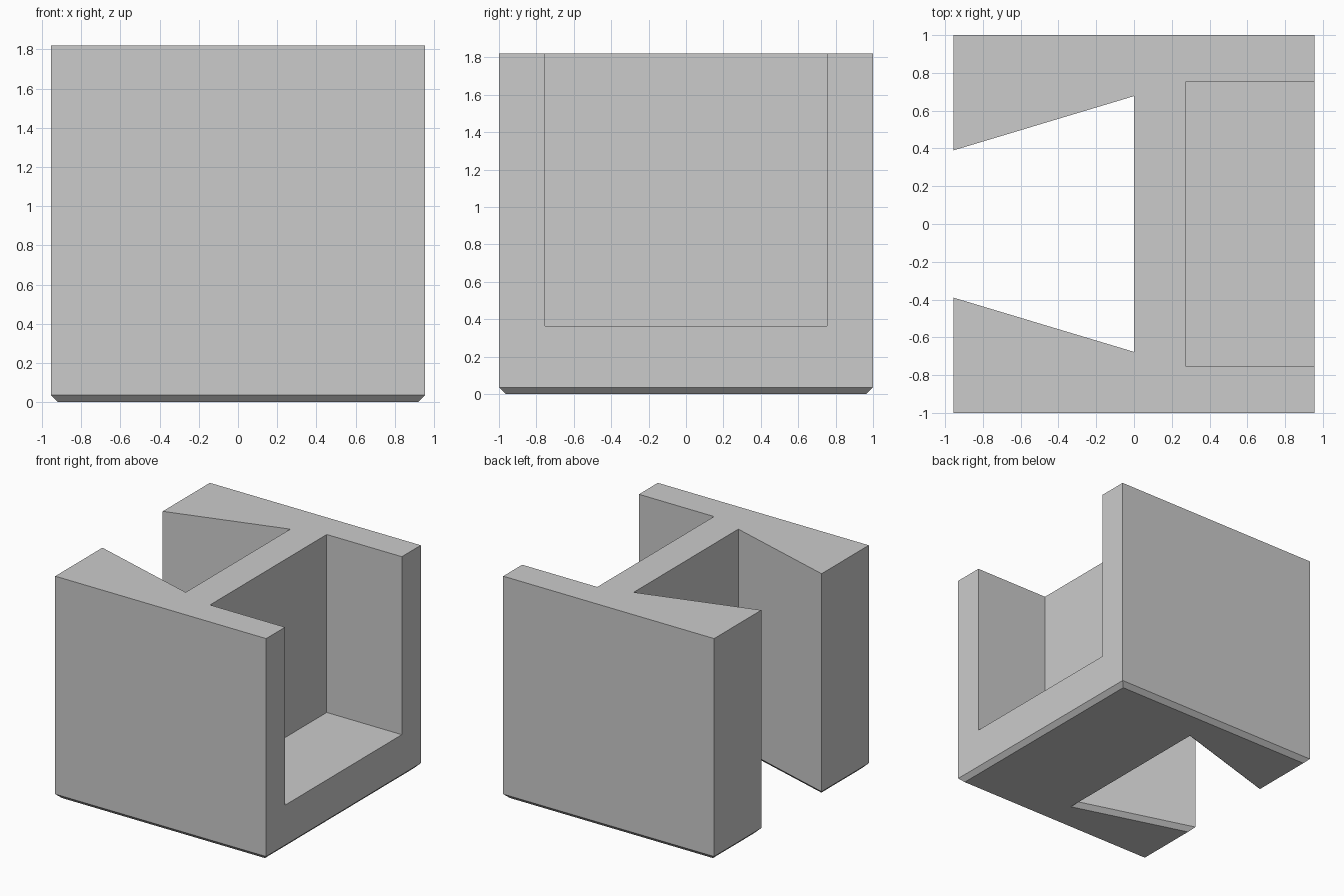
import bpy, bmesh
from mathutils import Vector

if "Cube" in bpy.data.objects:
    bpy.data.objects.remove(bpy.data.objects["Cube"])

TOP = 1.82        # overall height
CH = 0.036        # bottom chamfer
X = 0.955         # half width

grey = bpy.data.materials.new("plain grey")
grey.diffuse_color = (0.6, 0.6, 0.6, 1)
grey.use_nodes = True
grey.node_tree.nodes["Principled BSDF"].inputs["Base Color"].default_value = grey.diffuse_color


def inset(points, amount):
    """Move each edge inward, except the uncut right side."""
    n = len(points)
    lines = []
    for i in range(n):
        p, q = Vector(points[i]), Vector(points[(i + 1) % n])
        d = (q - p).normalized()
        right_side = p.x == X and q.x == X
        lines.append((p + Vector((-d.y, d.x)) * (0 if right_side else amount), d))
    result = []
    for i in range(n):
        (p, d), (q, e) = lines[i - 1], lines[i]
        t = (q - p).cross(e) / d.cross(e)
        result.append(p + d * t)
    return result


def loft(name, rings):
    """Closed solid through stacked (outline, height) rings."""
    bm = bmesh.new()
    loops = [[bm.verts.new((p[0], p[1], z)) for p in pts] for pts, z in rings]
    bm.faces.new(loops[0][::-1])
    bm.faces.new(loops[-1])
    for a, b in zip(loops, loops[1:]):
        for i in range(len(a)):
            j = (i + 1) % len(a)
            bm.faces.new((a[i], a[j], b[j], b[i]))
    bmesh.ops.recalc_face_normals(bm, faces=bm.faces)
    mesh = bpy.data.meshes.new(name)
    bm.to_mesh(mesh)
    bm.free()
    mesh.materials.append(grey)
    obj = bpy.data.objects.new(name, mesh)
    bpy.context.collection.objects.link(obj)
    return obj


# Block with a dovetail slot through its left side, chamfered at the bottom
outline = [(-X, -1), (X, -1), (X, 1), (-X, 1),
           (-X, 0.39), (0, 0.677), (0, -0.677), (-X, -0.39)]
block = loft("slotted_block", [(inset(outline, CH), 0), (outline, CH), (outline, TOP)])

# Rectangular pocket open at the top and right
pocket = [(0.275, -0.755), (1.2, -0.755), (1.2, 0.755), (0.275, 0.755)]
cutter = loft("pocket_cutter", [(pocket, 0.363), (pocket, 2.2)])
cutter.hide_render = True
cutter.hide_viewport = True

cut = block.modifiers.new("pocket", "BOOLEAN")
cut.operation = "DIFFERENCE"
cut.solver = "EXACT"
cut.object = cutter
